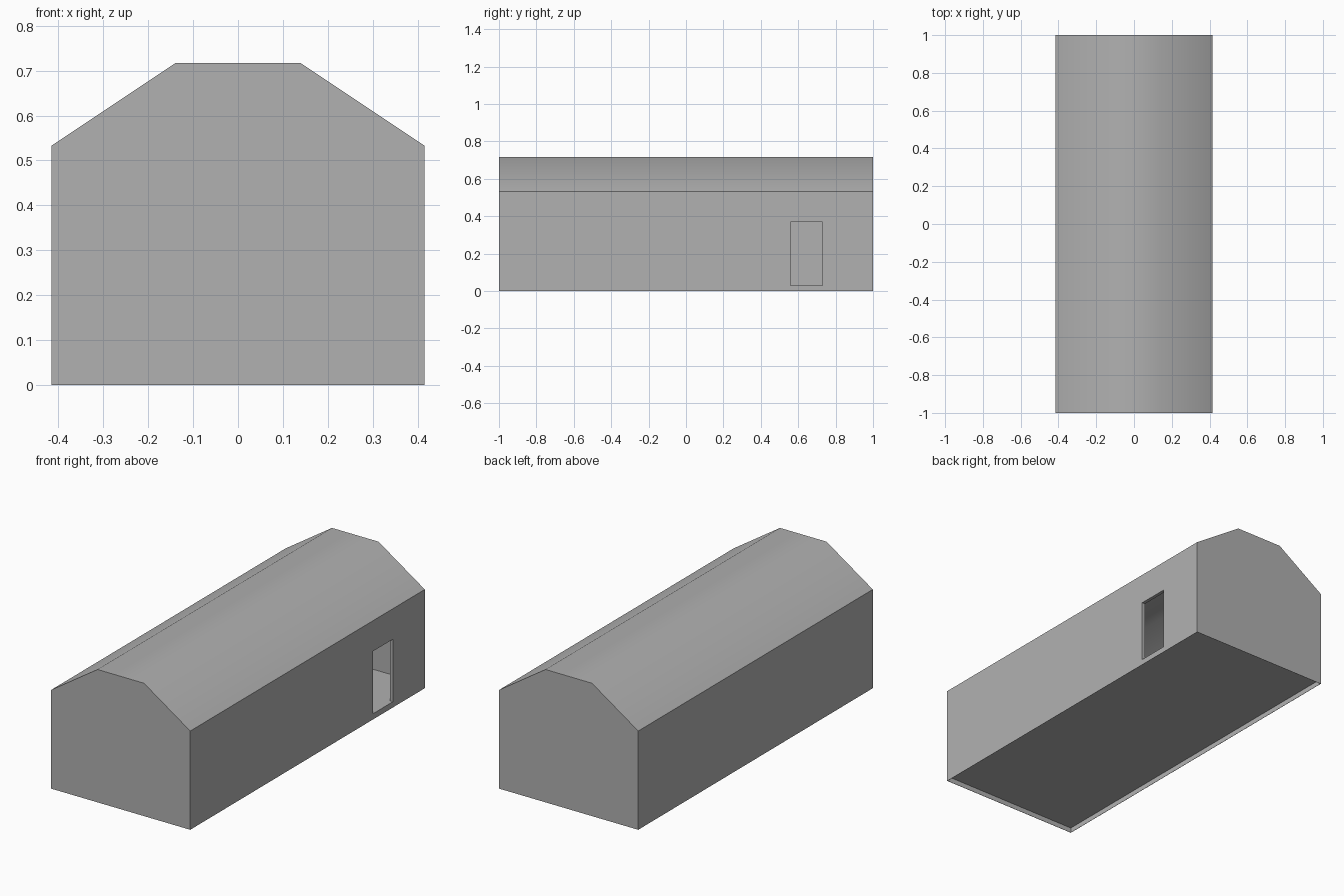
import bpy, bmesh, math

if "Cube" in bpy.data.objects:
    bpy.data.objects.remove(bpy.data.objects["Cube"])

HALF_W, HALF_L = 0.415, 1.0
EAVE, RIDGE, TOP_HALF = 0.533, 0.717, 0.139
WALL, FLOOR = 0.018, 0.03


def prism(name, profile, y0, y1):
    """Extrude an x/z profile along y into a closed solid."""
    bm = bmesh.new()
    face = bm.faces.new([bm.verts.new((x, y0, z)) for x, z in profile])
    out = bmesh.ops.extrude_face_region(bm, geom=[face])
    for v in out["geom"]:
        if isinstance(v, bmesh.types.BMVert):
            v.co.y = y1
    bmesh.ops.recalc_face_normals(bm, faces=bm.faces)
    mesh = bpy.data.meshes.new(name)
    bm.to_mesh(mesh)
    bm.free()
    obj = bpy.data.objects.new(name, mesh)
    bpy.context.collection.objects.link(obj)
    return obj


def hall_profile(inset, base):
    """Straight walls, two roof slopes and a flat top."""
    right = [(HALF_W - inset, base), (HALF_W - inset, EAVE - inset * 0.55),
             (TOP_HALF - inset * 0.3, RIDGE - inset)]
    return right + [(-x, z) for x, z in reversed(right)]


def box_profile(x0, x1, z0, z1):
    return [(x0, z0), (x1, z0), (x1, z1), (x0, z1)]


# Outer body in a darker grey
hall = prism("hall", hall_profile(0, 0), -HALF_L, HALF_L)
grey = bpy.data.materials.new("dark_grey")
grey.diffuse_color = (0.44, 0.44, 0.44, 1)
grey.use_nodes = True
grey.node_tree.nodes["Principled BSDF"].inputs["Base Color"].default_value = grey.diffuse_color
hall.data.materials.append(grey)

# Hollow room, recess under the floor, side doorway
rim = 0.0015
cutters = [
    prism("room_cutter", hall_profile(WALL, FLOOR), -HALF_L + WALL, HALF_L - WALL),
    prism("underside_cutter",
          box_profile(-HALF_W + rim, HALF_W - rim, -0.1, FLOOR - 0.003),
          -HALF_L + rim, HALF_L - rim),
    prism("door_cutter", box_profile(0.3, 0.5, FLOOR + 0.001, 0.368), 0.56, 0.729),
]

bpy.context.view_layer.objects.active = hall
hall.select_set(True)
for c in cutters:
    c.hide_render = True
    c.data.materials.append(grey)
    mod = hall.modifiers.new(c.name, 'BOOLEAN')
    mod.operation, mod.solver, mod.object = 'DIFFERENCE', 'EXACT', c
    bpy.ops.object.modifier_apply(modifier=mod.name)
    bpy.data.objects.remove(c)

# Roof blends smoothly over the top, eaves and corners stay sharp
bpy.ops.object.shade_smooth_by_angle(angle=math.radians(40))
